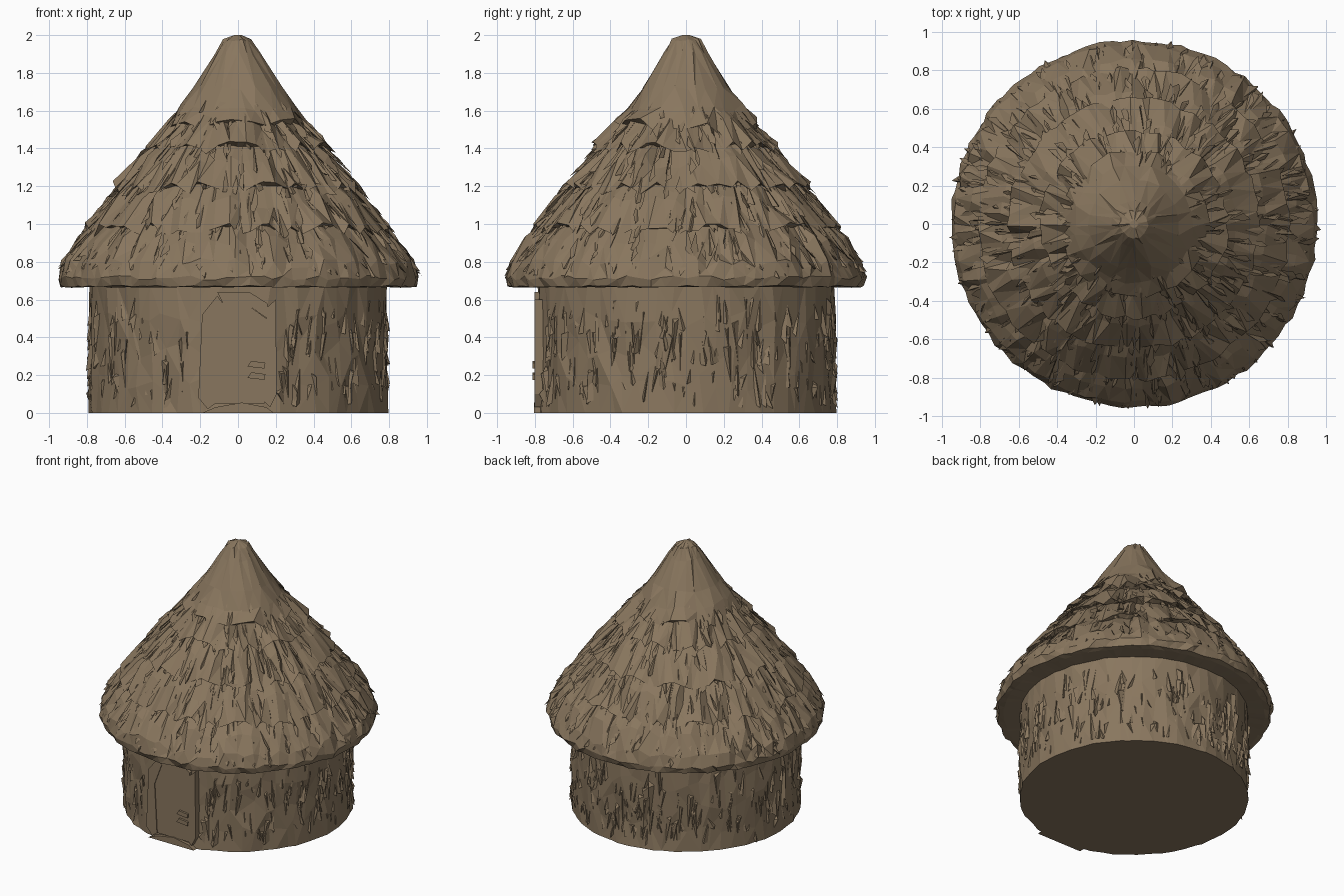
import bpy, bmesh, math, random
from mathutils import Vector

if "Cube" in bpy.data.objects:
    bpy.data.objects.remove(bpy.data.objects["Cube"])

random.seed(7)
U = random.uniform
straw = bpy.data.materials.new("dry straw brown")
straw.diffuse_color = (0.25, 0.182, 0.112, 1)
straw.use_nodes = True
straw.node_tree.nodes["Principled BSDF"].inputs["Base Color"].default_value = straw.diffuse_color


def finish(name, bm):
    bmesh.ops.triangulate(bm, faces=bm.faces[:], quad_method='SHORT_EDGE')
    bmesh.ops.recalc_face_normals(bm, faces=bm.faces[:])
    me = bpy.data.meshes.new(name)
    bm.to_mesh(me)
    bm.free()
    me.materials.append(straw)
    ob = bpy.data.objects.new(name, me)
    bpy.context.collection.objects.link(ob)
    return ob


def polar(a, r, z):
    return Vector((r * math.cos(a), r * math.sin(a), z))


def loft(name, rings, n, cap_top=False, cap_bottom=False):
    """rings: (radius, z, radius jitter, z jitter), from top to bottom"""
    bm = bmesh.new()
    step = 2 * math.pi / n
    rows = []
    for r, z, jr, jz in rings:
        rows.append([bm.verts.new(polar((i + U(-.3, .3) * bool(jr)) * step, r + U(-jr, jr),
                                        z + U(-jz, jz))) for i in range(n)])
    for up, lo in zip(rows, rows[1:]):
        for i in range(n):
            j = (i + 1) % n
            bm.faces.new((up[i], lo[i], lo[j], up[j]))
    for use, row in ((cap_top, rows[0]), (cap_bottom, rows[-1])):
        if use:
            bm.faces.new(row)
    return finish(name, bm)


# Roof outline: height -> radius
PROFILE = [(0.66, .955), (0.72, .955), (0.8, .92), (0.97, .80), (1.2, .635), (1.42, .46),
           (1.6, .305), (1.8, .165), (1.93, .075), (2.0, .02)]


def roof_r(z):
    for (z0, r0), (z1, r1) in zip(PROFILE, PROFILE[1:]):
        if z <= z1:
            return r0 + (r1 - r0) * (z - z0) / (z1 - z0)
    return 0.02


def sliver(bm, a, z0, z1, width, lift, radius, lean):
    """Thin three-sided straw blade lying on a round surface"""
    r0, r1 = radius(z0), radius(z1)
    w = width / r1
    top = bm.verts.new(polar(a, r0 - .012, z0))
    left = bm.verts.new(polar(a + lean - w, r1 - .012, z1 + U(0, .05)))
    right = bm.verts.new(polar(a + lean + w, r1 - .012, z1 + U(0, .05)))
    tip = bm.verts.new(polar(a + lean + U(-w, w), r1 + lift, z1))
    for f in ((top, left, tip), (top, tip, right), (left, right, tip)):
        bm.faces.new(f)


# Smooth peak of the roof
loft("roof_peak", [(.02, 2.0, 0, 0), (.075, 1.975, .006, .006), (.12, 1.90, .004, .01),
                   (.235, 1.72, .006, .01), (.31, 1.62, .008, .02),
                   (.385, 1.52, .012, .05), (.33, 1.52, .005, .01)], 26, cap_top=True)

# Overlapping thatch tiers with ragged lower edges
for k, (hi, lo) in enumerate([(1.66, 1.40), (1.47, 1.19), (1.26, .97)]):
    n = 56 + 14 * k
    mid = (hi + lo) / 2
    loft(f"thatch_tier_{k + 1}",
         [(roof_r(hi) - .035, hi, 0, 0), (roof_r(mid) - .002, mid, .008, .04),
          (roof_r(lo) + .012, lo, .014, .04), (roof_r(lo) - .045, lo + .01, .004, .01)], n)
# Lowest tier with rounded eave and flat underside
loft("thatch_eave",
     [(roof_r(1.04) - .035, 1.04, 0, 0), (.855, .90, .01, .04), (.93, .79, .01, .03),
      (.955, .715, .01, .012), (.94, .67, .01, .006), (.90, .665, .006, .003),
      (.74, .672, 0, 0)], 96)

# Loose straw blades over the roof
bm = bmesh.new()
for edge, count in ((1.57, 20), (1.5, 26), (1.40, 44), (1.30, 44), (1.19, 60), (1.08, 60),
                    (.97, 76), (.86, 80), (.76, 90)):
    for i in range(count):
        z1 = edge + U(-.05, .05)
        sliver(bm, (i + U(-.5, .5)) * 2 * math.pi / count, z1 + U(.09, .17), z1,
               U(.01, .025), U(.008, .026), roof_r, U(-.04, .04))
finish("roof_straw", bm)

# Round wall with floor
loft("wall", [(.785, .68, .008, 0), (.785, .50, .012, .05), (.785, .33, .012, .06),
              (.785, .16, .012, .05), (.79, 0, .008, 0)], 60, cap_bottom=True)

# Reed slivers over the wall, kept clear of the door
bm = bmesh.new()
for i in range(330):
    a = U(0, 2 * math.pi)
    if abs(a - 1.5 * math.pi) < .30:
        continue
    z1 = U(0.0, .5)
    z0 = min(z1 + U(.12, .3), .67)
    if random.random() < .4:
        z0, z1 = max(z1 - .2, 0), z1 + .1
    sliver(bm, a, z0, z1, U(.012, .035), U(.006, .022), lambda z: .785, U(-.07, .07))
finish("wall_reeds", bm)


def plate(name, outline, y_front, y_back):
    """Flat board facing the front; outline in x, z"""
    bm = bmesh.new()
    front = [bm.verts.new((x, y_front, z)) for x, z in outline]
    back = [bm.verts.new((x, y_back, z)) for x, z in outline]
    bm.faces.new(front)
    for i in range(len(front)):
        j = (i + 1) % len(front)
        bm.faces.new((front[i], back[i], back[j], front[j]))
    return finish(name, bm)


# Door leaf, uneven frame boards, sill and latch
plate("door", [(-.12, .05), (.14, .05), (.15, .50), (.06, .565), (-.08, .58), (-.14, .42)],
      -.797, -.74)
plate("door_frame_right", [(.14, .06), (.17, .03), (.205, .10), (.20, .60), (.155, .56),
                           (.15, .50)], -.803, -.70)
plate("door_frame_left", [(-.12, .05), (-.16, .02), (-.21, .08), (-.19, .52), (-.11, .62),
                          (-.08, .58), (-.14, .42)], -.803, -.70)
plate("door_lintel", [(-.08, .58), (.06, .565), (.155, .50), (.155, .58), (.06, .64),
                      (-.11, .64)], -.803, -.72)
plate("door_sill", [(-.19, 0), (.19, 0), (.15, .03), (.02, .055), (-.12, .03)], -.805, -.72)
for z in (.185, .245):
    plate("door_latch", [(.05, z), (.14, z - .01), (.145, z + .02), (.07, z + .03)], -.812, -.78)
